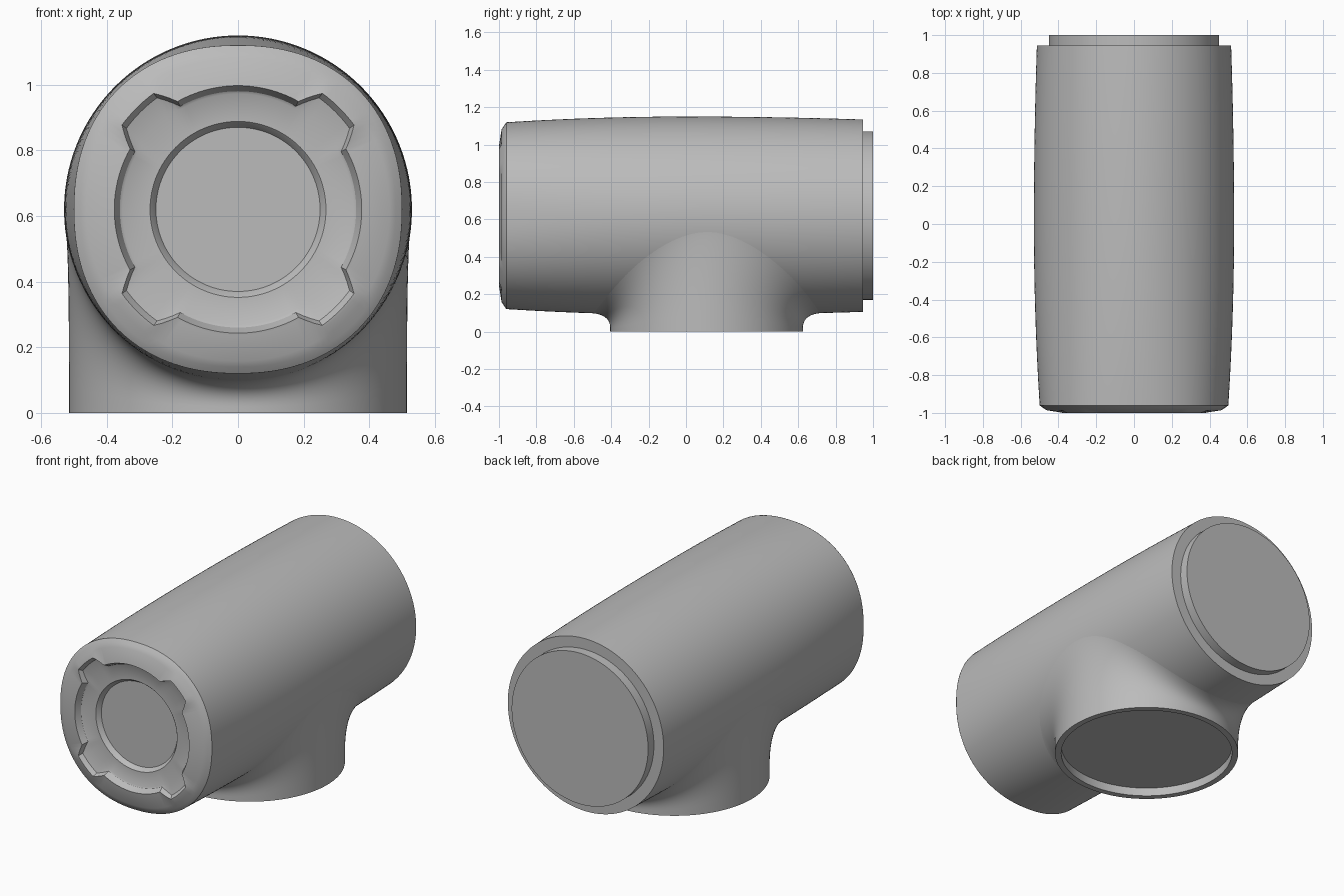
import bpy, bmesh, math
from mathutils import Vector

if "Cube" in bpy.data.objects:
    bpy.data.objects.remove(bpy.data.objects["Cube"])

SEG = 160
AXIS_Z = 0.62
STEM_Y, STEM_R = 0.11, 0.515
ANGLES = [2 * math.pi * i / SEG for i in range(SEG)]

grey = bpy.data.materials.new("plain grey")
grey.use_nodes = True
colour = (0.5, 0.5, 0.5, 1)
grey.diffuse_color = colour
grey.node_tree.nodes["Principled BSDF"].inputs["Base Color"].default_value = colour


def loft(name, rings, cap_start=False, cap_end=False):
    """Skin closed rings of points into a smooth object."""
    bm = bmesh.new()
    rows = [[bm.verts.new(p) for p in ring] for ring in rings]
    for a, b in zip(rows, rows[1:]):
        for i in range(SEG):
            j = (i + 1) % SEG
            bm.faces.new((a[i], a[j], b[j], b[i]))
    if cap_start:
        bm.faces.new(rows[0][::-1])
    if cap_end:
        bm.faces.new(rows[-1])
    bmesh.ops.recalc_face_normals(bm, faces=bm.faces)
    mesh = bpy.data.meshes.new(name)
    bm.to_mesh(mesh)
    bm.free()
    mesh.materials.append(grey)
    obj = bpy.data.objects.new(name, mesh)
    bpy.context.collection.objects.link(obj)
    bpy.ops.object.select_all(action='DESELECT')
    obj.select_set(True)
    bpy.context.view_layer.objects.active = obj
    bpy.ops.object.shade_smooth_by_angle(angle=math.radians(30))
    return obj


def barrel_radius(y):
    return 0.53 - (0.03 if y < 0 else 0.016) * (y / 0.95) ** 2


def squareness(y):
    return 2 + 0.22 * (min(y, 0) / 0.96) ** 2


def ring_point(a, y, r, n=2.0):
    """Point on a rounded ring round the long axis; angle 0 is straight down."""
    s, c = math.sin(a), math.cos(a)
    k = r / (abs(s) ** n + abs(c) ** n) ** (1 / n)
    return Vector((k * s, y, AXIS_Z - k * c))


def ring(y, r, n=2.0):
    return [ring_point(a, y, r, n) for a in ANGLES]


def lobe(a):
    """1 on the four diagonal pockets, ramping to 0 at their sides."""
    off = abs(math.degrees(a) % 90 - 45)
    return max(0.0, min(1.0, (15.75 - off) / 6.75))


def lobed_ring(y, r, reach, dy=0.0):
    return [ring_point(a, y + dy * lobe(a), r + reach * lobe(a)) for a in ANGLES]


# Barrel with a slight belly
ys = [0.945 - 1.905 * i / 40 for i in range(41)]
loft("barrel", [ring(0.945, 0.44)] + [ring(y, barrel_radius(y), squareness(y)) for y in ys])

# Rear plug
loft("rear_plug", [ring(0.93, 0.45), ring(1.0, 0.45)], cap_end=True)

# Domed front cap, four-lobed recess and round window
cap = [ring(-0.96, 0.50, 2.22), ring(-0.966, 0.492, 2.22), ring(-0.974, 0.48, 2.2),
       ring(-0.986, 0.462, 2.1)]
cap += [lobed_ring(-0.998, 0.385, 0.06), lobed_ring(-1.0, 0.377, 0.06),
        lobed_ring(-0.965, 0.36, 0.06, -0.012), lobed_ring(-0.96, 0.352, 0.008)]
cap += [ring(-0.957, 0.268), ring(-0.954, 0.265), ring(-0.93, 0.25)]
loft("front_cap", cap, cap_end=True)

# Round stem, filleted onto the underside of the barrel
columns = []
STEPS = 14
for a in ANGLES:
    ox, oy = math.cos(a), math.sin(a)
    x, y = STEM_R * ox, STEM_Y + STEM_R * oy
    R = barrel_radius(y)
    alpha = math.asin(x / R)
    height = AXIS_Z - R * math.cos(alpha)
    d = 0.11 + 0.4 * (height - 0.09)
    y2 = y + d * oy
    a2 = alpha + d * ox * math.cos(alpha) / R
    start = Vector((x, y, 0.2 * height))
    bend = Vector((x, y, height))
    end = ring_point(a2, y2, barrel_radius(y2) - 0.001, squareness(y2))
    col = [Vector((x, y, 0))]
    for i in range(STEPS + 1):
        t = i / STEPS
        col.append(start * (1 - t) ** 2 + bend * 2 * t * (1 - t) + end * t * t)
    columns.append(col)
stem = [list(row) for row in zip(*columns)]


def base_ring(r, z):
    return [Vector((r * math.cos(a), STEM_Y + r * math.sin(a), z)) for a in ANGLES]


# Recessed underside inside a thin rim
loft("stem", [base_ring(0.48, 0.05), base_ring(0.48, 0)] + stem, cap_start=True)
